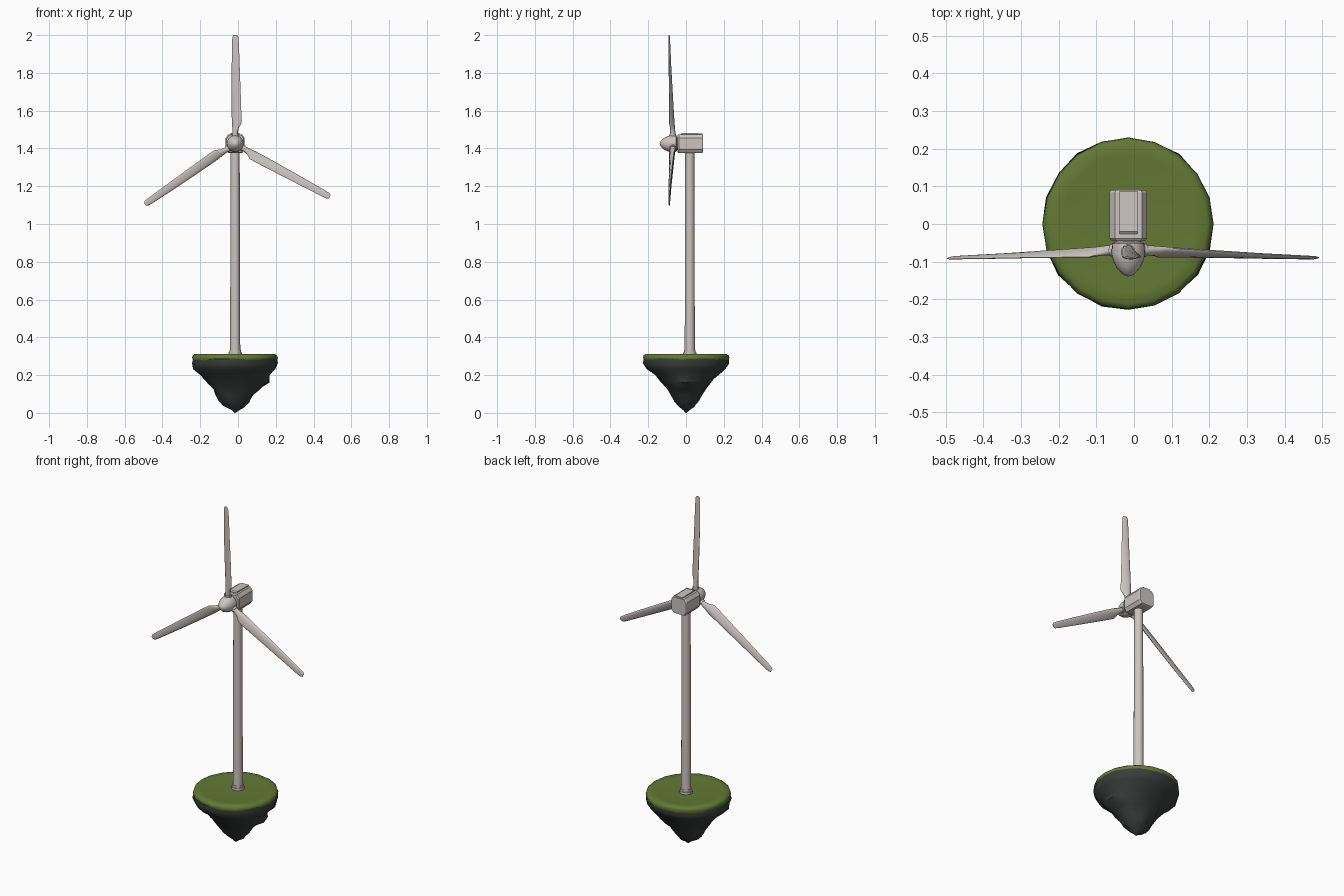
import bpy, bmesh, math, random
from mathutils import Vector

random.seed(4)
AX = -0.015          # x of the tower and rotor axis
HUB_Z = 1.425        # height of the rotor axis

if "Cube" in bpy.data.objects:
    bpy.data.objects.remove(bpy.data.objects["Cube"], do_unlink=True)


def material(name, rgb):
    m = bpy.data.materials.new(name)
    m.use_nodes = True
    m.diffuse_color = (*rgb, 1)
    bsdf = m.node_tree.nodes["Principled BSDF"]
    bsdf.inputs["Base Color"].default_value = (*rgb, 1)
    bsdf.inputs["Roughness"].default_value = 0.7
    return m


PAINT = material("warm white paint", (0.60, 0.56, 0.54))
ROCK = material("dark rock", (0.042, 0.046, 0.044))
GRASS = material("grass green", (0.125, 0.19, 0.034))


def loft(name, rings, mat, smooth=35):
    """Skin a list of equal-length point rings and close both ends."""
    bm = bmesh.new()
    loops = [[bm.verts.new(p) for p in ring] for ring in rings]
    n = len(loops[0])
    for a, b in zip(loops, loops[1:]):
        for i in range(n):
            bm.faces.new((a[i], a[(i + 1) % n], b[(i + 1) % n], b[i]))
    bm.faces.new(loops[0])
    bm.faces.new(loops[-1])
    bmesh.ops.remove_doubles(bm, verts=bm.verts, dist=0.00005)
    bmesh.ops.recalc_face_normals(bm, faces=bm.faces)
    me = bpy.data.meshes.new(name)
    bm.to_mesh(me)
    bm.free()
    me.materials.append(mat)
    ob = bpy.data.objects.new(name, me)
    bpy.context.collection.objects.link(ob)
    bpy.ops.object.select_all(action='DESELECT')
    ob.select_set(True)
    bpy.context.view_layer.objects.active = ob
    if smooth:
        bpy.ops.object.shade_smooth_by_angle(angle=math.radians(smooth))
    return ob


def circle(centre, r, u, v, n=24):
    c, u, v = Vector(centre), Vector(u), Vector(v)
    return [c + r * (math.cos(2 * math.pi * i / n) * u + math.sin(2 * math.pi * i / n) * v)
            for i in range(n)]


X, Y, Z = (1, 0, 0), (0, 1, 0), (0, 0, 1)

# Floating island: radii toward +x, +y, -x, -y at each height
N = 20


def island_ring(z, radii, wobble=0.0, lift=0.0):
    ring = []
    for i in range(N):
        a = 2 * math.pi * i / N
        q, f = int(a // (math.pi / 2)) % 4, a % (math.pi / 2)
        r = radii[q] * math.cos(f) ** 2 + radii[(q + 1) % 4] * math.sin(f) ** 2
        r *= 1 + random.uniform(-wobble, wobble)
        ring.append((AX + r * math.cos(a), r * math.sin(a),
                     z + random.uniform(-lift, lift)))
    return ring


rock_rows = [
    (0.288, (0.224, 0.226, 0.222, 0.224), 0.0),
    (0.262, (0.226, 0.230, 0.229, 0.229), 0.01),
    (0.232, (0.216, 0.208, 0.224, 0.212), 0.02),
    (0.200, (0.186, 0.175, 0.178, 0.165), 0.05),
    (0.165, (0.172, 0.132, 0.142, 0.130), 0.07),
    (0.130, (0.135, 0.102, 0.115, 0.108), 0.09),
    (0.095, (0.100, 0.080, 0.100, 0.075), 0.09),
    (0.060, (0.078, 0.060, 0.085, 0.060), 0.08),
    (0.035, (0.050, 0.045, 0.060, 0.035), 0.08),
    (0.014, (0.022, 0.018, 0.018, 0.014), 0.0),
    (0.000, (0.002, 0.002, 0.002, 0.002), 0.0)]
loft("island_rock", [island_ring(z, r, w, w * 0.07) for z, r, w in rock_rows], ROCK, 50)

# Grass cap with a softly rounded rim
grass_rows = [(0.276, 0.222, 0.006), (0.290, 0.228, 0.003), (0.304, 0.224, 0.001),
              (0.312, 0.212, 0.0), (0.309, 0.180, 0.0), (0.307, 0.060, 0.0)]
loft("island_grass", [island_ring(z, (r * 0.99, r * 1.01, r, r), 0.006, lift)
                      for z, r, lift in grass_rows], GRASS, 60)

# Tower with its stepped foot flange
TY = 0.02
tower = [(0.300, 0.035), (0.320, 0.035), (0.320, 0.031), (0.332, 0.031),
         (0.332, 0.027), (1.365, 0.024), (1.385, 0.024)]
loft("tower", [circle((AX, TY, z), r, X, Y) for z, r in tower], PAINT)


# Nacelle: chamfered box drawn in under at both ends
def housing_ring(y, s):
    half = [(0.036, -0.050), (0.050, -0.030), (0.050, 0.030), (0.036, 0.050)]
    pts = half + [(-x, z) for x, z in reversed(half)]
    return [(AX + x * s, y, HUB_Z + z * s) for x, z in pts]


loft("nacelle", [housing_ring(y, s) for y, s in
                 ((-0.045, 0.90), (-0.038, 1), (0.084, 1), (0.090, 0.93))], PAINT, 20)


def plate(y, z, w):
    return [(AX + sx * w, y, HUB_Z + zz) for sx, zz in ((-1, 0.045), (1, 0.045), (1, z), (-1, z))]


loft("roof_hatch", [plate(-0.027, 0.052, 0.024), plate(-0.020, 0.057, 0.024),
                    plate(0.088, 0.055, 0.024)], PAINT, 20)

# Rotor shaft and pointed spinner
loft("rotor_shaft", [circle((AX, y, HUB_Z), 0.033, X, Z) for y in (-0.06, -0.03)], PAINT)
spinner = [(-0.048, 0.036), (-0.052, 0.043), (-0.078, 0.045), (-0.098, 0.040),
           (-0.116, 0.031), (-0.130, 0.019), (-0.136, 0.011), (-0.139, 0.001)]
loft("spinner", [circle((AX, y, HUB_Z), r, X, Z, 20) for y, r in spinner], PAINT)

# Blades: distance out, leading edge, trailing edge, thickness, twist, y
sections = [
    (0.025, -0.014, 0.014, 0.028, 30, -0.070),
    (0.060, -0.014, 0.014, 0.027, 30, -0.070),
    (0.085, -0.016, 0.022, 0.022, 28, -0.071),
    (0.108, -0.019, 0.037, 0.018, 26, -0.072),
    (0.150, -0.020, 0.036, 0.016, 23, -0.074),
    (0.260, -0.020, 0.031, 0.014, 18, -0.079),
    (0.400, -0.019, 0.025, 0.011, 13, -0.085),
    (0.530, -0.017, 0.020, 0.008, 10, -0.089),
    (0.565, -0.015, 0.017, 0.007, 9, -0.090),
    (0.575, -0.008, 0.010, 0.004, 9, -0.090)]


def make_blade(name, degrees):
    a = math.radians(degrees)
    out = Vector((math.cos(a), 0, math.sin(a)))
    side = Vector((math.sin(a), 0, -math.cos(a)))
    rings = []
    for s, lead, trail, thick, twist, y in sections:
        t = math.radians(twist)
        chord = side * math.cos(t) - Vector(Y) * math.sin(t)
        normal = side * math.sin(t) + Vector(Y) * math.cos(t)
        centre = Vector((AX, y, HUB_Z)) + out * s + chord * (lead + trail) / 2
        ring = []
        for i in range(14):
            b = 2 * math.pi * i / 14
            # thin the trailing edge where the blade is wide
            taper = 1 - 0.45 * math.cos(b) * (1 - thick / (trail - lead))
            ring.append(centre + chord * math.cos(b) * (trail - lead) / 2
                        + normal * math.sin(b) * thick / 2 * taper)
        rings.append(ring)
    loft(name, rings, PAINT, 50)
    # collar where the blade meets the spinner
    root = Vector((AX, -0.070, HUB_Z))
    loft(name + "_collar", [circle(root + out * d, 0.017, side, Y, 16)
                            for d in (0.030, 0.052)], PAINT)


for label, angle in (("top", 90), ("right", 214.0), ("left", 330.8)):
    make_blade(label + "_blade", angle)
